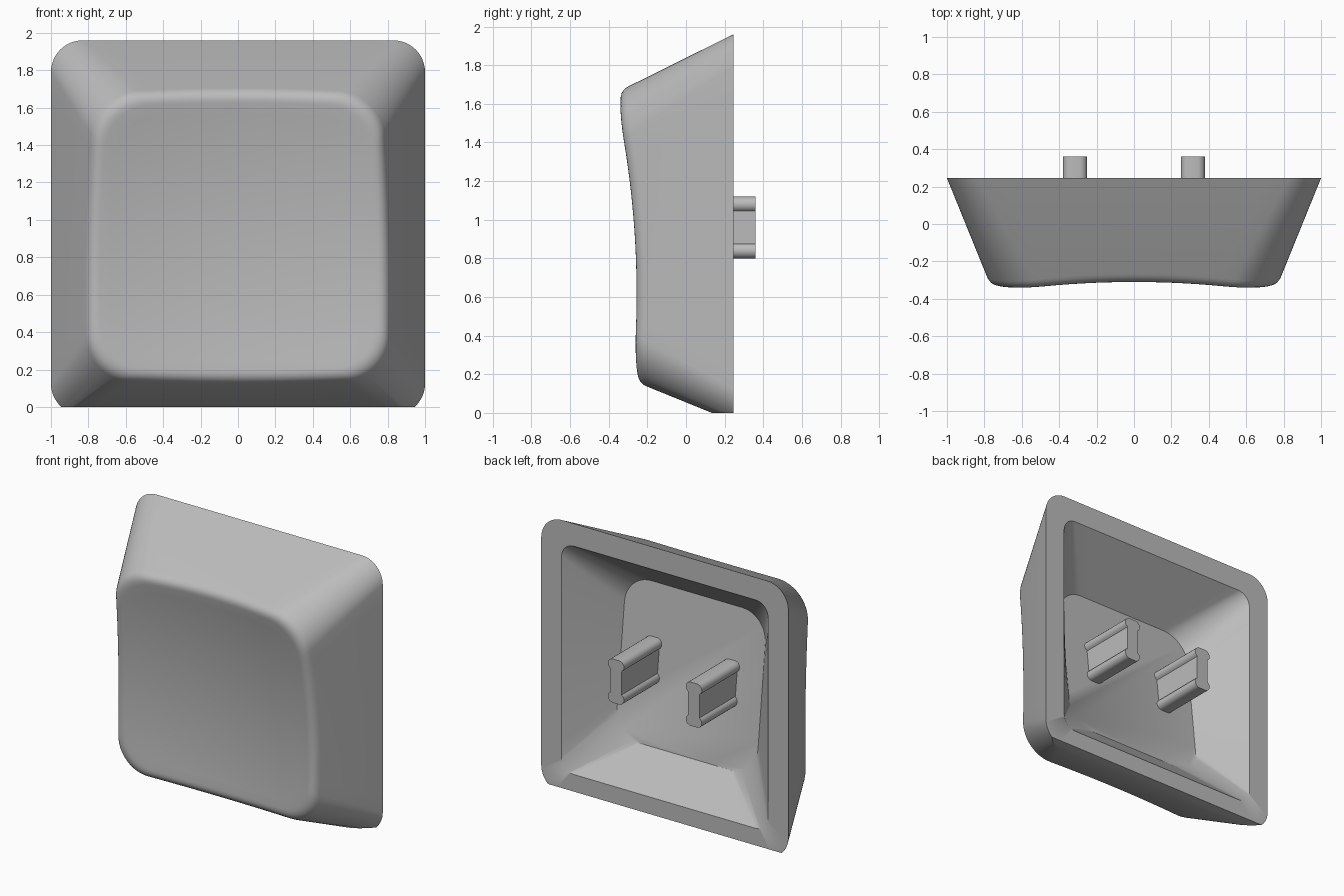
import bpy, bmesh, math
from mathutils import Vector

if "Cube" in bpy.data.objects:
    bpy.data.objects.remove(bpy.data.objects["Cube"])

mat = bpy.data.materials.new("grey plastic")
mat.use_nodes = True
GREY = (0.5, 0.5, 0.5, 1)
mat.diffuse_color = GREY
mat.node_tree.nodes["Principled BSDF"].inputs["Base Color"].default_value = GREY

BACK, MID_Z = 0.245, 0.91


def rounded_rect(half, low, high, r, y, corner=12, side=14):
    """Ring of points in the xz plane; y is a number or a rule of z."""
    pts = []
    centres = [(half - r, high - r), (r - half, high - r),
               (r - half, low + r), (half - r, low + r)]
    for k, (cx, cz) in enumerate(centres):
        for i in range(corner + 1):
            a = math.pi / 2 * (k + i / corner)
            pts.append((cx + r * math.cos(a), cz + r * math.sin(a)))
        nx, nz = centres[(k + 1) % 4]
        a = math.pi / 2 * (k + 1)
        for i in range(1, side):
            f = i / side
            pts.append((cx + (nx - cx) * f + r * math.cos(a),
                        cz + (nz - cz) * f + r * math.sin(a)))
    return [Vector((x, y(z) if callable(y) else y, z)) for x, z in pts]


def dish(x, z):
    """Tilted spherical hollow of the front face."""
    dz = z - MID_Z
    return -0.203 - 0.066 * dz - 0.112 * (x * x + dz * dz)


def on_dish(p):
    return Vector((p.x, dish(p.x, p.z), p.z))


def meet_dish(a, b):
    """Point where the wall line from a to b reaches the hollow."""
    lo, hi = 0.0, 1.3
    for _ in range(30):
        t = (lo + hi) / 2
        p = a.lerp(b, t)
        if p.y > dish(p.x, p.z):
            lo = t
        else:
            hi = t
    return a.lerp(b, lo)


def finish(name, bm, angle=35):
    bmesh.ops.recalc_face_normals(bm, faces=bm.faces)
    mesh = bpy.data.meshes.new(name)
    bm.to_mesh(mesh)
    bm.free()
    mesh.materials.append(mat)
    ob = bpy.data.objects.new(name, mesh)
    bpy.context.collection.objects.link(ob)
    bpy.ops.object.select_all(action="DESELECT")
    ob.select_set(True)
    bpy.context.view_layer.objects.active = ob
    bpy.ops.object.shade_smooth_by_angle(angle=math.radians(angle))
    return ob


def floor_y(z):
    return -0.06 - 0.114 * (z - 0.93)


# Outer wall lines, from the back edge to where they meet the front hollow
base = rounded_rect(1.0, -0.045, 1.96, 0.17, BACK)
tip = rounded_rect(0.738, 0.217, 1.64, 0.26, -0.40)
crest = [meet_dish(a, b) for a, b in zip(base, tip)]
centre = Vector((0, 0, MID_Z))

# Rings: cavity floor, inner rim, outer rim, soft front edge, hollow
rings = [rounded_rect(0.57, 0.36, 1.50, 0.2, floor_y),
         rounded_rect(0.835, 0.125, 1.795, 0.1, BACK), base]
wall = [c + (b - c).normalized() * 0.06 for b, c in zip(base, crest)]
inset = [on_dish(c.lerp(centre, 0.07)) for c in crest]
for i in range(7):
    t = i / 6
    rings.append([w * (1 - t) ** 2 + c * 2 * t * (1 - t) + n * t * t
                  for w, c, n in zip(wall, crest, inset)])
for i in range(1, 12):
    rings.append([on_dish(n.lerp(centre, i / 12)) for n in inset])

bm = bmesh.new()
loops = [[bm.verts.new(p) for p in ring] for ring in rings]
count = len(base)
for lower, upper in zip(loops, loops[1:]):
    for i in range(count):
        j = (i + 1) % count
        bm.faces.new((lower[i], lower[j], upper[j], upper[i]))
bm.faces.new(loops[0])
hub = bm.verts.new(on_dish(centre))
for i in range(count):
    bm.faces.new((loops[-1][i], loops[-1][(i + 1) % count], hub))

# Flat trimmed foot along the lower edge
bmesh.ops.bisect_plane(bm, geom=bm.verts[:] + bm.edges[:] + bm.faces[:],
                       plane_co=(0, 0, 0), plane_no=(0, 0, -1), clear_outer=True)
bmesh.ops.holes_fill(bm, edges=[e for e in bm.edges if e.is_boundary], sides=0)
finish("keycap_shell", bm)


# Two mounting stems with rounded ends and a slimmer web
def stem(name, x):
    quarter = [(0.047, 0.0), (0.047, 0.082)]
    for i in range(9):
        a = math.radians(-60 + 150 * i / 8)
        quarter.append((0.025 + 0.04 * math.cos(a), 0.12 + 0.04 * math.sin(a)))
    right = [(u, -v) for u, v in reversed(quarter[1:])] + quarter
    outline = right + [(-u, v) for u, v in reversed(right)]
    sm = bmesh.new()
    face = sm.faces.new([sm.verts.new((x + u, 0.36, 0.96 + v)) for u, v in outline])
    out = bmesh.ops.extrude_face_region(sm, geom=[face])
    for v in out["geom"]:
        if isinstance(v, bmesh.types.BMVert):
            v.co.y = floor_y(v.co.z) - 0.02
    finish(name, sm, 30)


for label, sx in (("left", 1), ("right", -1)):
    stem(label + "_stem", sx * 0.315)
